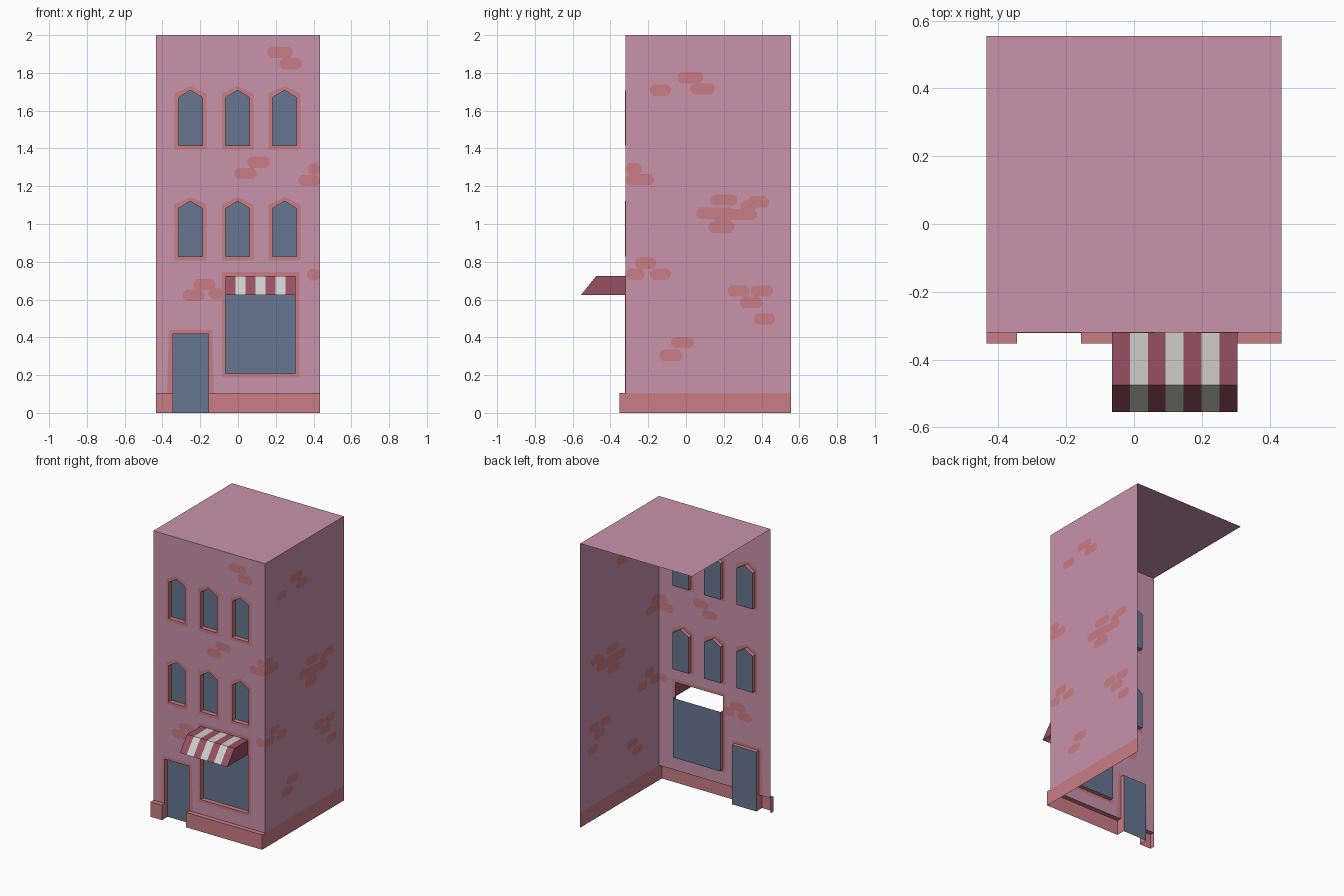
import bpy, bmesh

if "Cube" in bpy.data.objects:
    bpy.data.objects.remove(bpy.data.objects["Cube"])

W, YF, YB, H, PZ, PY = 0.435, -0.32, 0.555, 2.0, 0.105, -0.353
DEPTH, SKIN, TRIM = 0.03, 0.002, 0.021


def material(name, r, g, b):
    lin = [((c / 255 + 0.055) / 1.055) ** 2.4 for c in (r, g, b)]
    m = bpy.data.materials.new(name)
    m.diffuse_color = (*lin, 1)
    m.use_nodes = True
    m.node_tree.nodes["Principled BSDF"].inputs["Base Color"].default_value = m.diffuse_color
    return m


pink = material("pink_plaster", 201, 147, 171)
coral = material("coral_brick", 201, 125, 133)
glass = material("blue_glass", 103, 118, 145)
burgundy = material("burgundy_cloth", 152, 80, 99)
white = material("white_cloth", 208, 206, 204)


def sheet(name, polys, mats, indices=None):
    """Object from flat polygons, each a list of 3D points."""
    verts = [p for poly in polys for p in poly]
    faces, n = [], 0
    for poly in polys:
        faces.append(range(n, n + len(poly)))
        n += len(poly)
    me = bpy.data.meshes.new(name)
    me.from_pydata(verts, [], [list(f) for f in faces])
    for m in mats:
        me.materials.append(m)
    for f in me.polygons:
        f.material_index = indices[f.index] if indices else 0
    ob = bpy.data.objects.new(name, me)
    bpy.context.collection.objects.link(ob)
    return ob


def front(pts, y):
    return [(x, y, z) for x, z in pts]


def side(pts, x):
    return [(x, y, z) for y, z in pts]


def rect(x0, x1, z0, z1):
    return [(x0, z0), (x1, z0), (x1, z1), (x0, z1)]


def arched(cx, z0):
    """Pointed window outline, counter-clockwise."""
    h = 0.063
    return [(cx - h, z0), (cx + h, z0), (cx + h, z0 + 0.255), (cx, z0 + 0.293), (cx - h, z0 + 0.255)]


def grow(pts, w=TRIM):
    cx = (min(p[0] for p in pts) + max(p[0] for p in pts)) / 2
    cz = (min(p[1] for p in pts) + max(p[1] for p in pts)) / 2
    sgn = lambda v: (v > 1e-4) - (v < -1e-4)
    return [(x + w * sgn(x - cx), z + w * sgn(z - cz)) for x, z in pts]


# Openings
windows = [arched(cx, z0) for z0 in (0.828, 1.415) for cx in (-0.252, -0.002, 0.246)]
AX0, AX1, AZ0, AZ1 = -0.065, 0.305, 0.625, 0.725
shop_hole = rect(AX0, AX1, 0.208, AZ1)
shop_pane = rect(AX0, AX1, 0.208, AZ0)
DX0, DX1, DZ = -0.345, -0.157, 0.418
door_pane = rect(DX0, DX1, 0, DZ)

# Front wall: one sheet with the door notch and window holes
outline = [(-W, PZ), (DX0, PZ), (DX0, DZ), (DX1, DZ), (DX1, PZ), (W, PZ), (W, H), (-W, H)]
bm = bmesh.new()
for loop in [outline, shop_hole] + windows:
    vs = [bm.verts.new(p) for p in front(loop, YF)]
    for a, b in zip(vs, vs[1:] + vs[:1]):
        bm.edges.new((a, b))
bmesh.ops.triangle_fill(bm, use_beauty=True, edges=bm.edges[:], normal=(0, -1, 0))
bm.normal_update()
for f in bm.faces:
    if f.normal.y > 0:
        f.normal_flip()
wall = sheet("front_wall", [], [pink])
bm.to_mesh(wall.data)
bm.free()

# Right wall with coral foot, and flat roof
sheet("right_wall", [side(rect(YF, YB, PZ, H), W), side(rect(YF, YB, 0, PZ), W)], [pink, coral], [0, 1])
sheet("roof", [[(x, y, H) for x, y in rect(-W, W, YF, YB)]], [pink])

# Plinth: stepped out either side of the door, open behind
for name, a, b in (("plinth_left", -W, DX0), ("plinth_right", DX1, W)):
    end = rect(PY, YF, 0, PZ)
    sheet(name, [front(rect(a, b, 0, PZ), PY),
                 [(x, y, PZ) for x, y in rect(a, b, PY, YF)],
                 side(end, b), side(end[::-1], a)], [coral])


def recess(name, pts, skip=()):
    """Coral jambs round an opening and a pane set back in it."""
    jambs = []
    for i, (a, b) in enumerate(zip(pts, pts[1:] + pts[:1])):
        if i not in skip:
            f, k = YF - SKIN, YF + DEPTH
            jambs.append([(a[0], f, a[1]), (b[0], f, b[1]), (b[0], k, b[1]), (a[0], k, a[1])])
    sheet(name + "_jambs", jambs, [coral])
    sheet(name + "_pane", [front(pts, YF + DEPTH)], [glass])


def surround(name, inner, outer, closed=True):
    """Thin painted band on both skins of the front wall."""
    n = len(inner)
    polys = []
    for i in range(n if closed else n - 1):
        j = (i + 1) % n
        q = [outer[i], outer[j], inner[j], inner[i]]
        polys += [front(q, YF - SKIN), front(q[::-1], YF + SKIN)]
    sheet(name, polys, [coral])


for i, w in enumerate(windows):
    recess(f"window_{i + 1}", w)
    surround(f"window_{i + 1}_surround", w, grow(w))
recess("shop_window", shop_pane, skip=(2,))
surround("shop_surround", shop_hole, grow(shop_hole))
recess("door", door_pane, skip=(0,))
T = TRIM
surround("door_surround",
         [(DX1, PZ), (DX1, DZ), (DX0, DZ), (DX0, PZ)],
         [(DX1 + T + 0.01, PZ), (DX1 + T, DZ + T), (DX0 - T, DZ + T), (DX0 - T - 0.01, PZ)], closed=False)

# Awning: striped top and slope, plain ends, open below
AY, SY, N = -0.555, -0.475, 7
polys, idx = [], []
for i in range(N):
    a = AX0 + (AX1 - AX0) * i / N
    b = AX0 + (AX1 - AX0) * (i + 1) / N
    polys.append([(x, y, AZ1) for x, y in rect(a, b, SY, YF)])
    polys.append([(a, AY, AZ0), (b, AY, AZ0), (b, SY, AZ1), (a, SY, AZ1)])
    idx += [i % 2] * 2
end = [(AY, AZ0), (YF, AZ0), (YF, AZ1), (SY, AZ1)]
polys += [side(end, AX1), side(end[::-1], AX0)]
sheet("awning", polys, [burgundy, white], idx + [0, 0])


# Exposed bricks: (start, end, height) of each brick along a wall
def brick(a, b, z, h=0.03, c=0.018):
    return [(a + c, z - h), (b - c, z - h), (b, z - h + c), (b, z + h - c),
            (b - c, z + h), (a + c, z + h), (a, z + h - c), (a, z - h + c)]


front_bricks = [
    (0.156, 0.288, 1.908), (0.22, 0.336, 1.848), (0.05, 0.167, 1.327), (-0.018, 0.098, 1.267),
    (0.37, 0.435, 1.29), (0.32, 0.435, 1.23), (0.365, 0.435, 0.732),
    (-0.29, -0.18, 0.622), (-0.235, -0.12, 0.68), (-0.155, -0.075, 0.63)]
side_bricks = [
    (-0.045, 0.09, 1.775), (0.025, 0.15, 1.715), (-0.19, -0.08, 1.708),
    (-0.32, -0.235, 1.293), (-0.32, -0.17, 1.234),
    (0.13, 0.27, 1.127), (0.33, 0.44, 1.117), (0.055, 0.255, 1.057), (0.225, 0.375, 1.05), (0.29, 0.37, 1.095),
    (0.15, 0.24, 1.02), (0.12, 0.255, 0.983),
    (-0.27, -0.16, 0.793), (-0.32, -0.22, 0.734), (-0.19, -0.08, 0.734),
    (0.22, 0.335, 0.645), (0.345, 0.46, 0.645), (0.285, 0.405, 0.585), (0.36, 0.47, 0.497),
    (-0.08, 0.04, 0.373), (-0.14, -0.02, 0.305)]
polys = []
for br in front_bricks:
    p = brick(*br)
    polys += [front(p, YF - SKIN), front(p[::-1], YF + SKIN)]
sheet("front_bricks", polys, [coral])
polys = []
for br in side_bricks:
    p = brick(*br)
    polys += [side(p, W + SKIN), side(p[::-1], W - SKIN)]
sheet("side_bricks", polys, [coral])
